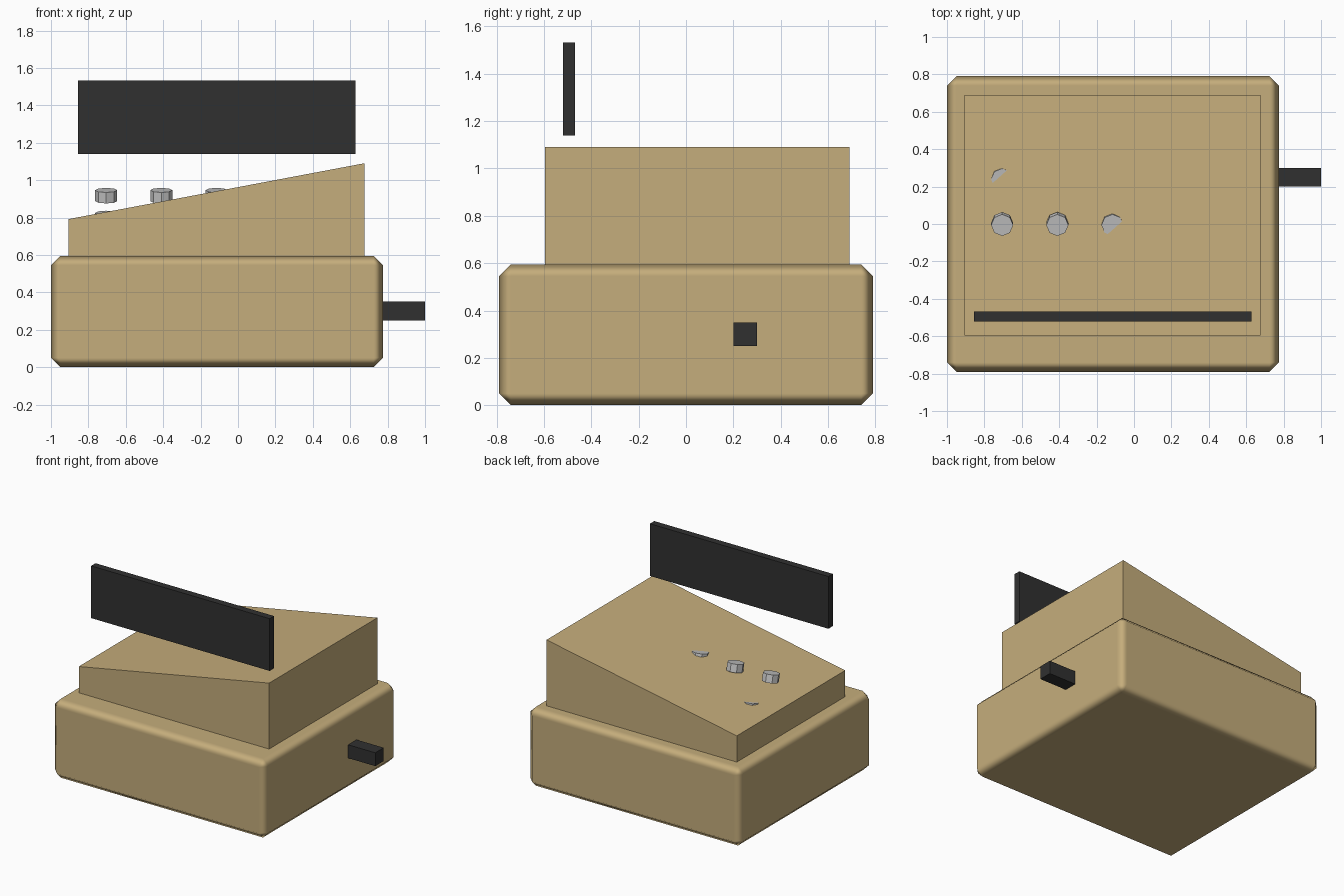
import bpy, bmesh
from math import radians

if "Cube" in bpy.data.objects:
    bpy.data.objects.remove(bpy.data.objects["Cube"])


def material(name, rgb):
    m = bpy.data.materials.new(name)
    m.diffuse_color = (*rgb, 1)
    m.use_nodes = True
    m.node_tree.nodes["Principled BSDF"].inputs["Base Color"].default_value = m.diffuse_color
    return m


TAN = material("tan_plastic", (0.56, 0.42, 0.20))
DARK = material("dark_plastic", (0.03, 0.03, 0.03))


def box(name, lo, hi, mat):
    bm = bmesh.new()
    bmesh.ops.create_cube(bm, size=1)
    for v in bm.verts:
        v.co = [(a + b) / 2 + c * (b - a) for a, b, c in zip(lo, hi, v.co)]
    me = bpy.data.meshes.new(name)
    bm.to_mesh(me)
    bm.free()
    me.materials.append(mat)
    ob = bpy.data.objects.new(name, me)
    bpy.context.collection.objects.link(ob)
    return ob


# Chamfered lower body with softened edge shading
base = box("base", (-1, -0.79, 0), (0.775, 0.79, 0.595), TAN)
for p in base.data.polygons:
    p.use_smooth = True
bev = base.modifiers.new("chamfer", "BEVEL")
bev.width = 0.05
bev.segments = 1
bev.harden_normals = True

# Sloping upper housing: lower the left end of a box
housing = box("sloped_housing", (-0.905, -0.595, 0.545), (0.675, 0.69, 1.09), TAN)
for v in housing.data.vertices:
    if v.co.x < 0 and v.co.z > 1:
        v.co.z = 0.792

# Upright panel and side lever
box("upright_panel", (-0.855, -0.52, 1.14), (0.627, -0.468, 1.532), DARK)
box("side_lever", (0.74, 0.2, 0.25), (1.0, 0.3, 0.35), DARK)

# Tilted octagonal buttons, partly sunk in the slope
for row in range(2):
    for col in range(3):
        bpy.ops.mesh.primitive_cylinder_add(
            vertices=8, radius=0.059, depth=0.06,
            location=(-0.705 + 0.295 * col, 0, 0.917),
            rotation=(radians(12), 0, 0))
        b = bpy.context.object
        b.name = f"button_{row + 1}_{col + 1}"
        b.location.y += 0.245 * row
        b.location.z -= 0.122 * row
